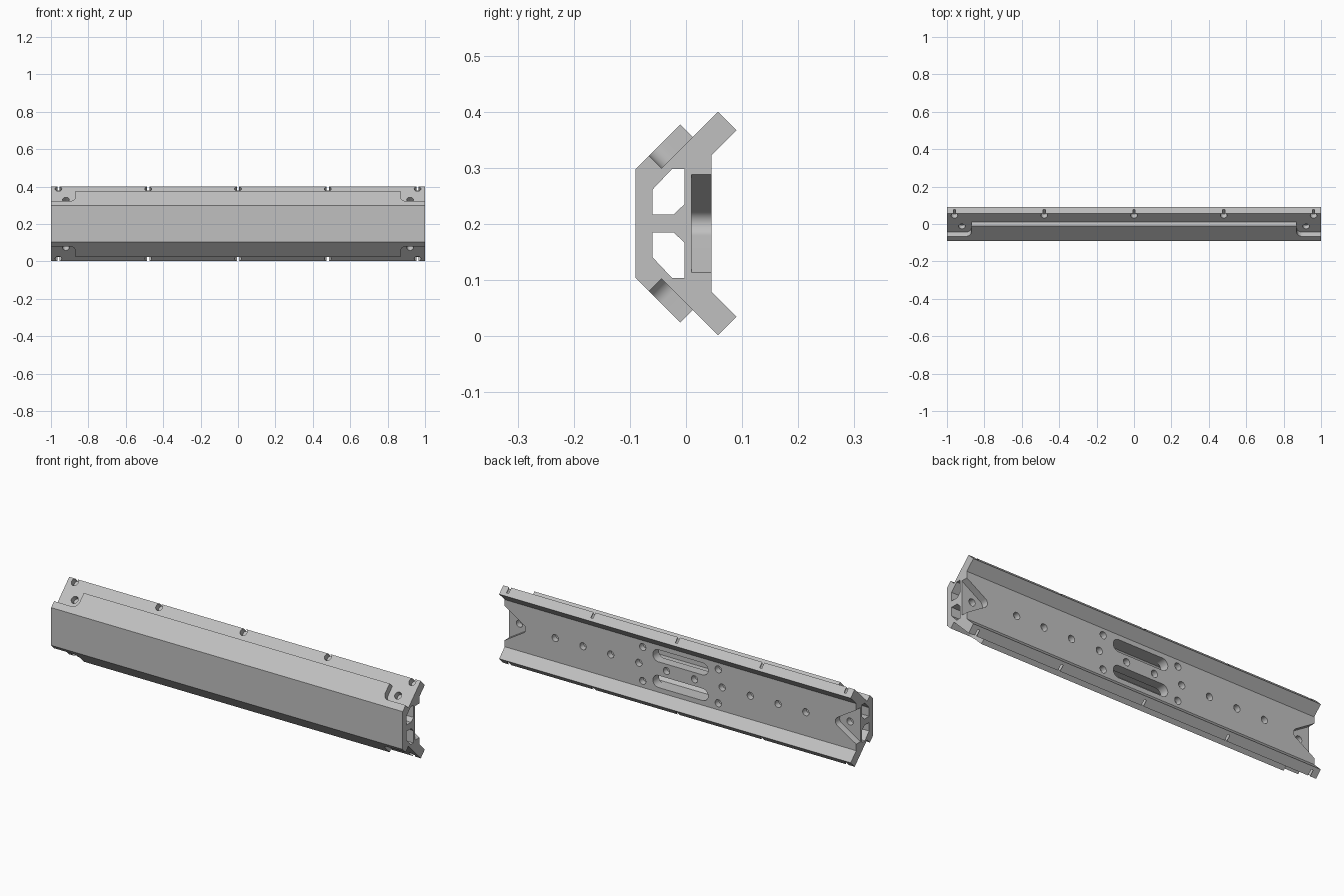
import bpy, bmesh, math
from mathutils import Vector

old = bpy.data.objects.get("Cube")
if old:
    bpy.data.objects.remove(old, do_unlink=True)

MID = 0.201                      # height of the mirror plane
R = 0.018                        # bolt hole radius
S = math.sqrt(0.5)
X, Y, Z = Vector((1, 0, 0)), Vector((0, 1, 0)), Vector((0, 0, 1))

grey = bpy.data.materials.new("plain grey")
grey.use_nodes = True
grey.diffuse_color = (0.53, 0.53, 0.53, 1)
grey.node_tree.nodes["Principled BSDF"].inputs["Base Color"].default_value = (0.53, 0.53, 0.53, 1)


def prism(bm, pts, origin, u, v, w, depth):
    """Extrude a 2D outline lying in the u, v plane along w."""
    ends = [[bm.verts.new(origin + u * a + v * b + w * d) for a, b in pts] for d in (0, depth)]
    n = len(pts)
    faces = [bm.faces.new(ends[0]), bm.faces.new(ends[1])]
    for i in range(n):
        j = (i + 1) % n
        faces.append(bm.faces.new((ends[0][i], ends[0][j], ends[1][j], ends[1][i])))
    bmesh.ops.recalc_face_normals(bm, faces=faces)


def make(name, bm):
    mesh = bpy.data.meshes.new(name)
    bm.to_mesh(mesh)
    bm.free()
    mesh.materials.append(grey)
    ob = bpy.data.objects.new(name, mesh)
    bpy.context.collection.objects.link(ob)
    return ob


def arc(cx, cy, r, a0, a1, n):
    angles = [math.radians(a0 + (a1 - a0) * i / n) for i in range(n + 1)]
    return [(cx + r * math.cos(a), cy + r * math.sin(a)) for a in angles]


def circle(cx, cy, r):
    return arc(cx, cy, r, 0, 360, 24)[:-1]


def activate(ob):
    bpy.ops.object.select_all(action='DESELECT')
    ob.select_set(True)
    bpy.context.view_layer.objects.active = ob


def cut(target, bm):
    tool = make("cutter", bm)
    tool.hide_render = True
    mod = target.modifiers.new("cut", 'BOOLEAN')
    mod.operation, mod.solver, mod.object = 'DIFFERENCE', 'EXACT', tool
    activate(target)
    bpy.ops.object.modifier_apply(modifier=mod.name)
    bpy.data.objects.remove(tool, do_unlink=True)


# Rail body: half section (y, height above the middle), mirrored
half = [(-0.09, 0.097), (-0.066, 0.121), (-0.0435, 0.0985), (0.057, 0.199),
        (0.09, 0.166), (0.045, 0.121)]
section = half + [(y, -h) for y, h in reversed(half)]
bm = bmesh.new()
prism(bm, section, Vector((-1, 0, MID)), Y, Z, X, 2)
rail = make("rail_body", bm)

# Hollow channels and the tapered pockets in the back at both ends
channel = [(-0.06, 0.06), (-0.025, 0.097), (-0.003, 0.097), (-0.003, 0.034),
           (-0.022, 0.016), (-0.06, 0.016)]
bm = bmesh.new()
for side in (1, -1):
    prism(bm, [(y, side * h) for y, h in channel], Vector((-1.1, 0, MID)), Y, Z, X, 2.2)
    pocket = [(1.02, 0.1), *arc(0.906, 0, 0.025, 122, 238, 10), (1.02, -0.1)]
    prism(bm, [(side * x, h) for x, h in pocket], Vector((0, 0.01, MID)), X, Z, Y, 0.1)
cut(rail, bm)

# Slots and bolt holes in the back, bolt holes along the sloped flanges
bm = bmesh.new()
face = Vector((0, 0.06, MID))
for side in (1, -1):
    slot = arc(0.126, side * 0.066, 0.031, -90, 90, 12) + arc(-0.126, side * 0.066, 0.031, 90, 270, 12)
    prism(bm, slot, face, X, Z, -Y, 0.07)
    for x in (0.08, 0.237, 0.397, 0.555, 0.713):
        prism(bm, circle(side * x, 0, R), face, X, Z, -Y, 0.045)
    prism(bm, circle(side * 0.94, 0, R), face, X, Z, -Y, 0.08)
    for h in (0.087, -0.087):
        prism(bm, circle(side * 0.215, h, R), face, X, Z, -Y, 0.045)
    out = Vector((0, -S, side * S))
    along = Vector((0, S, side * S))
    for x, y in ((-0.96, 0.045), (-0.48, 0.045), (0, 0.045), (0.48, 0.045), (0.96, 0.045),
                 (-0.92, -0.013), (0.92, -0.013)):
        start = Vector((x, y, MID + side * (y + 0.142))) + out * 0.02
        prism(bm, circle(0, 0, R), start, X, along, -out, 0.05)
cut(rail, bm)

# Raised pads on the slopes, with filleted ends
right_end = arc(0.9, 0.03, 0.03, 270, 180, 8) + [(0.87, 0.0785)]
outline = right_end + [(-x, t) for x, t in reversed(right_end)]
pads = []
for side, name in ((1, "upper_pad"), (-1, "lower_pad")):
    bm = bmesh.new()
    out, along = Vector((0, -S, side * S)), Vector((0, S, side * S))
    prism(bm, outline, Vector((0, -0.066, MID + side * 0.121)), X, along, -out, 0.0335)
    pads.append(make(name, bm))

for ob in [rail] + pads:
    activate(ob)
    bpy.ops.object.shade_smooth_by_angle(angle=math.radians(30))
